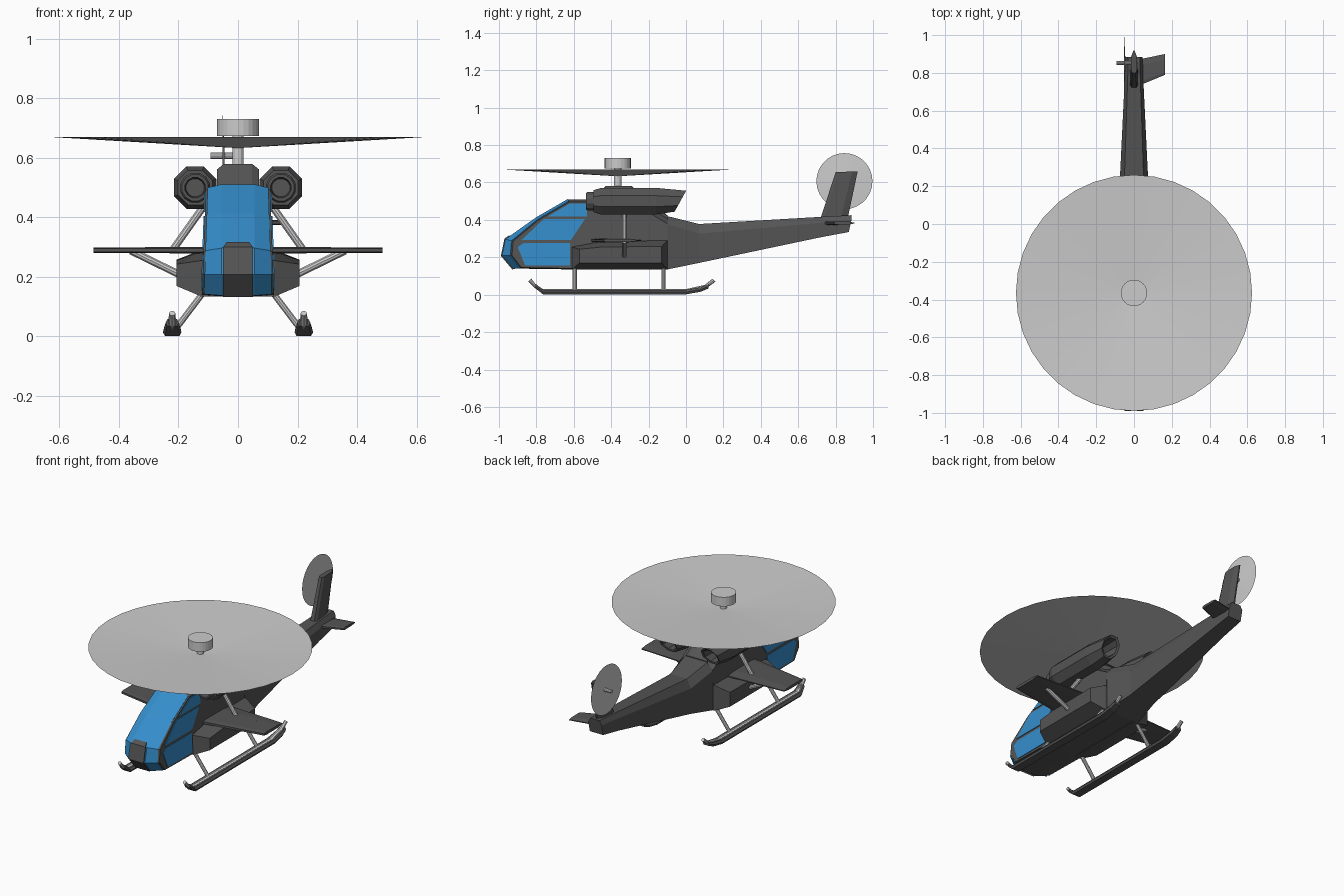
import bpy, bmesh
from math import cos, sin, pi
from mathutils import Vector as V

if "Cube" in bpy.data.objects:
    bpy.data.objects.remove(bpy.data.objects["Cube"])


def material(name, c):
    m = bpy.data.materials.new(name)
    m.diffuse_color = (*c, 1)
    m.use_nodes = True
    m.node_tree.nodes["Principled BSDF"].inputs["Base Color"].default_value = m.diffuse_color
    return m


DARK = material("dark_grey", (.09, .09, .09))
BLUE = material("blue_glass", (.035, .27, .60))


def finish(name, bm, mat=None, thick=0):
    bmesh.ops.recalc_face_normals(bm, faces=bm.faces)
    me = bpy.data.meshes.new(name)
    bm.to_mesh(me)
    bm.free()
    ob = bpy.data.objects.new(name, me)
    bpy.context.collection.objects.link(ob)
    if mat:
        me.materials.append(mat)
    if thick:
        s = ob.modifiers.new("thickness", "SOLIDIFY")
        s.thickness, s.offset = thick, 0
    return ob


def loft(name, rings, mat=None, closed=True, caps=True, thick=0):
    """Skin a row of equal-length point rings."""
    bm = bmesh.new()
    vs = [[bm.verts.new(p) for p in r] for r in rings]
    n = len(rings[0])
    for a, b in zip(vs, vs[1:]):
        for i in range(n if closed else n - 1):
            j = (i + 1) % n
            bm.faces.new((a[i], a[j], b[j], b[i]))
    if caps and closed:
        bm.faces.new(vs[0])
        bm.faces.new(vs[-1])
    return finish(name, bm, mat, thick)


def rod(name, a, b, r, n=10, mat=None):
    a, b = V(a), V(b)
    q = (b - a).to_track_quat('Z', 'Y')
    ring = [q @ V((r * cos(2 * pi * i / n), r * sin(2 * pi * i / n), 0)) for i in range(n)]
    return loft(name, [[p + c for p in ring] for c in (a, b)], mat)


def disc(name, centre, r, dish, n, axis):
    """Shallow dished spinning-rotor disc."""
    bm = bmesh.new()
    c = bm.verts.new(centre)
    q = V(axis).to_track_quat('Z', 'Y')
    rim = [bm.verts.new(V(centre) + q @ V((r * cos(2 * pi * i / n), r * sin(2 * pi * i / n), dish)))
           for i in range(n)]
    for i in range(n):
        bm.faces.new((c, rim[i], rim[(i + 1) % n]))
    return finish(name, bm)


# Fuselage: inner and outer side outlines (y, z inner, y, z outer)
out = [(-.10, .135, -.10, .14), (-.60, .135, -.60, .14), (-.92, .14, -.88, .145),
       (-.98, .21, -.93, .21), (-.962, .295, -.925, .285), (-.80, .41, -.79, .398),
       (-.63, .508, -.625, .495), (-.53, .508, -.53, .495), (-.20, .47, -.20, .44),
       (-.10, .42, -.10, .38)]


def side_x(z):
    return .121 - .035 * (z - .14)


def slice_pts(s, outer):
    return [V((s * side_x(d), c, d)) if outer else V((s * .055, a, b)) for a, b, c, d in out]


cols = [slice_pts(-1, True), slice_pts(-1, False), slice_pts(1, False), slice_pts(1, True)]
loft("fuselage", cols, DARK)

# Wrap-around windscreen and nose panel
lo, li, ri, ro = cols
screen = [[li[i].lerp(lo[i], .86), li[i], ri[i], ri[i].lerp(ro[i], .86)] for i in range(2, 7)]
loft("windscreen", screen, BLUE, closed=False, thick=.008)
nose = [[V((-.05, p.y, p.z)), V((.05, p.y, p.z))] for p in (li[2], li[3], li[4])]
nose.append([V((-.038, -.94, .309)), V((.038, -.94, .309))])
loft("nose_panel", nose, DARK, closed=False, thick=.02)

# Side windows
panes = {"upper_window": [(-.74, .418), (-.62, .488), (-.53, .488), (-.53, .418)],
         "middle_window": [(-.88, .292), (-.76, .405), (-.54, .405), (-.615, .292)],
         "lower_window": [(-.90, .255), (-.87, .275), (-.62, .275), (-.62, .155), (-.86, .155)]}
for s in (1, -1):
    for name, pts in panes.items():
        bm = bmesh.new()
        bm.faces.new([bm.verts.new((s * side_x(z), y, z)) for y, z in pts])
        finish(name, bm, BLUE, .008)


def box_ring(y0, y1, zb, zt, w, cham):
    """Chamfer-topped section; y0 at the bottom, y1 at the top."""
    k = zt - (zt - zb) * cham
    return [(-w, y0, zb), (w, y0, zb), (w, y1, k), (w * .68, y1, zt), (-w * .68, y1, zt), (-w, y1, k)]


# Tail boom and roof housing
loft("tail_boom", [box_ring(-.10, -.10, .135, .42, .112, .15), box_ring(.07, .07, .17, .378, .083, .25),
                   box_ring(.72, .75, .307, .418, .05, .28), box_ring(.87, .885, .335, .425, .045, .28)], DARK)
loft("roof_housing", [box_ring(y, y, .40, z, .07, .1) for y, z in
                      ((-.51, .50), (-.43, .58), (-.29, .58), (-.10, .425))], DARK)


def foil(a, b, c, d, t):
    """Thin wing section: leading point, two thick stations and trailing point."""
    up = V(t)
    a, d = V(a), V(d)
    m, e = a.lerp(d, .12), a.lerp(d, .75)
    return [a + up * b, m + up, e + up * .9, d + up * c, d - up * c, e - up * .9, m - up, a - up * b]


# Tail fin and single stabiliser
loft("tail_fin", [foil((0, .72, .41), .6, .2, (0, .865, .41), (.022, 0, 0)),
                  foil((0, .80, .655), .6, .2, (0, .918, .66), (.016, 0, 0))], DARK)
loft("stabiliser", [foil((.02, .73, .383), .6, .3, (.02, .87, .383), (0, 0, .01)),
                    foil((.165, .79, .383), .6, .3, (.165, .90, .383), (0, 0, .008))], DARK)


def octagon(x, y, r, slant=0, n=8):
    ring = []
    for i in range(n):
        a = 2 * pi * (i + .5) / n
        dz = r * sin(a) / cos(pi / n)
        ring.append((x + r * cos(a) / cos(pi / n), y + slant * dz, .50 + dz))
    return ring


for s in (1, -1):
    # Engine nacelle with open exhaust, and intake with recess
    loft("engine_nacelle", [octagon(s * .144, *p) for p in
                            ((-.495, .058), (-.455, .071), (-.16, .071), (-.03, .056, .55),
                             (-.035, .044, .55), (-.13, .038))], DARK)
    loft("engine_intake", [octagon(s * .144, y, r, 0, 12) for y, r in
                           ((-.46, .05), (-.525, .05), (-.535, .044), (-.535, .034), (-.50, .03))], DARK)
    # Side sponson
    inner = [(-.61, .135), (-.10, .135), (-.10, .29), (-.45, .285), (-.61, .255)]
    outer = [(-.57, .17), (-.13, .17), (-.13, .258), (-.45, .255), (-.57, .243)]
    loft("side_sponson", [[(s * x, y, z) for y, z in r] for x, r in
                          ((.08, inner), (.125, inner), (.207, outer))], DARK)
    # Stub wing with struts above and below
    loft("stub_wing", [foil((s * .09, -.51, .29), .6, .3, (s * .09, -.24, .29), (0, 0, .011)),
                       foil((s * .485, -.44, .29), .6, .3, (s * .485, -.26, .29), (0, 0, .009))], DARK)
    rod("upper_strut", (s * .11, -.33, .445), (s * .22, -.33, .29), .013)
    rod("lower_strut", (s * .36, -.33, .288), (s * .18, -.33, .20), .013)
    # Landing skid: wide shoe, slim upturned tube and legs
    shoe = [(-.805, .047, .022), (-.765, .014, .031), (0, .014, .031), (.08, .028, .028), (.12, .045, .022)]
    loft("skid_shoe", [[(s * .221 + u * w, y, z + v) for u, v in
                        ((-.8, -.012), (.8, -.012), (1, 0), (.7, .012), (-.7, .012), (-1, 0))]
                       for y, z, w in shoe], DARK)
    path = [(-.835, .078), (-.805, .045), (-.765, .018), (0, .018), (.10, .040), (.15, .078)]
    loft("skid_tube", [[(s * .221 + .013 * cos(i * pi / 4), y, z + .012 * sin(i * pi / 4))
                        for i in range(8)] if 0 < k < 5 else
                       [(s * .221 + .011 * cos(i * pi / 4), y + (-.008 if k == 0 else .008) * sin(i * pi / 4) * (-1),
                         z + .008 * sin(i * pi / 4)) for i in range(8)]
                       for k, (y, z) in enumerate(path)])
    for y in (-.595, -.12):
        rod("skid_leg", (s * .115, y, .15), (s * .215, y, .018), .011)

# Main rotor
disc("main_rotor_disc", (0, -.365, .633), .625, .037, 36, (0, 0, 1))
rod("rotor_mast", (0, -.365, .55), (0, -.365, .70), .019, 12)
rod("rotor_hub", (0, -.365, .674), (0, -.365, .73), .07, 24)

# Tail rotor
disc("tail_rotor_disc", (-.044, .847, .607), .15, .008, 28, (-1, 0, 0))
rod("tail_rotor_axle", (-.092, .852, .607), (-.01, .852, .607), .011, 10)
